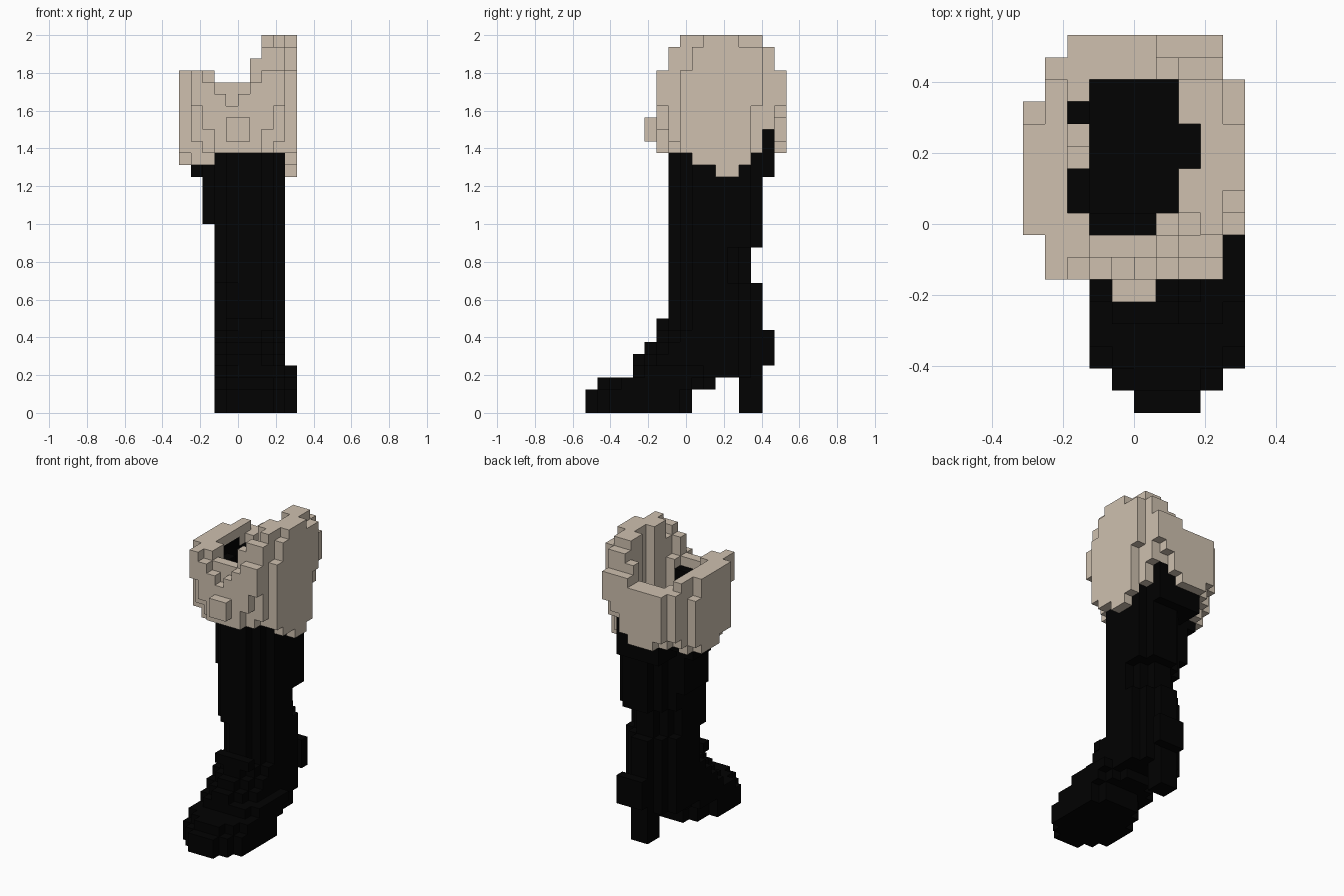
import bpy, bmesh
from mathutils import Vector

cube = bpy.data.objects.get("Cube")
if cube:
    bpy.data.objects.remove(cube, do_unlink=True)

U = 0.0625          # block size
cells = {}          # (i, j, k) -> part name


def material(name, rgb):
    m = bpy.data.materials.new(name)
    m.use_nodes = True
    col = (*rgb, 1)
    m.diffuse_color = col
    bsdf = next(n for n in m.node_tree.nodes if n.type == "BSDF_PRINCIPLED")
    bsdf.inputs["Base Color"].default_value = col
    bsdf.inputs["Roughness"].default_value = 0.9
    return m


black = material("black leather", (0.0005, 0.0005, 0.0005))
cream = material("cream fleece", (0.62, 0.53, 0.43))


def slab(part, xs, ys, zs, r=0):
    """Fill an inclusive block range; r trims the vertical corners diagonally."""
    for i in range(xs[0], xs[1] + 1):
        for j in range(ys[0], ys[1] + 1):
            dx, dy = min(i - xs[0], xs[1] - i), min(j - ys[0], ys[1] - j)
            if dx + dy >= r:
                for k in range(zs[0], zs[1] + 1):
                    cells[i, j, k] = part


# Cuff: flared ring with a dipped front and one tall side
spans = {6: (1, 8), 7: (1, 8), 14: (1, 9), 15: (1, 8), 16: (2, 8)}
hole = {8: (3, 5), 9: (2, 6), 10: (2, 6), 11: (3, 7), 12: (3, 7), 13: (2, 6), 14: (3, 6)}
row_cap = {6: 29, 7: 31, 15: 31, 16: 29}
side_cap = {8: 29, 9: 31, 13: 31, 14: 31}
front_top = [29, 29, 28, 27, 26, 27, 28, 29, 29, 29]
back_top = [29, 28, 28, 28, 28, 28, 30, 32, 32, 32]
# Lower edge of the front and back rows, rising towards the sides
front_low = {1: 26, 2: 24, 7: 24, 8: 26}
back_low = {2: 23, 6: 23, 7: 25, 8: 26}
special_top = {(2, 7): 29, (2, 8): 29, (2, 11): 24, (2, 12): 23, (0, 13): 27,
               (6, 8): 28, (7, 8): 30}


def cuff_range(i, j):
    top = front_top[i] if j == 6 else back_top[i]
    if i == 1 and 7 <= j <= 14:
        top = 29
    top = min(special_top.get((i, j), top), row_cap.get(j, 32))
    low = 22
    if j == 6:
        low = front_low.get(i, 22)
    elif j == 16:
        low = back_low.get(i, 22)
    elif i == 9:
        top = min(top, side_cap.get(j, 32))
        low = 26 if j == 14 else 20 if j in (11, 12) else 21 if 9 <= j <= 13 else 22
    elif i == 0:
        low = 21 if 10 <= j <= 12 else 22
    elif j in (7, 15) and i in (1, 8):
        low = 23
    elif i in (1, 2) and 8 <= j <= 13:
        low = 21
    return low, top


for j in range(6, 17):
    a, b = spans.get(j, (0, 9))
    for i in range(a, b + 1):
        if j in hole and hole[j][0] <= i <= hole[j][1]:
            continue
        for k in range(*cuff_range(i, j)):
            cells[i, j, k] = "cuff"
cells.pop((8, 15, 23))
slab("cuff_button", (4, 5), (5, 5), (23, 24))

# Shaft: rounded column, narrowed at the calf and flared under the cuff
slab("shaft", (3, 8), (7, 14), (7, 10), 2)
slab("shaft", (3, 8), (7, 13), (11, 13), 2)
slab("shaft", (3, 8), (7, 14), (14, 21), 2)
for i, j, low in ((3, 8, 11), (4, 7, 11), (8, 13, 14), (7, 14, 14)):
    slab("shaft", (i, i), (j, j), (low, 21))
slab("shaft", (2, 2), (9, 12), (16, 20))
slab("shaft", (1, 1), (10, 12), (20, 20))
slab("shaft", (3, 7), (8, 14), (20, 21))
slab("shaft_back", (3, 7), (15, 15), (20, 23))

# Lining: dark patches on the inner wall
slab("lining", (3, 5), (8, 8), (22, 26))
slab("lining", (2, 2), (9, 10), (21, 26))
slab("lining", (1, 1), (9, 12), (22, 27))
slab("lining", (2, 2), (13, 13), (21, 26))

# Foot: stepped toe, instep, arch and ankle
slab("foot", (5, 7), (0, 0), (0, 1))
slab("foot", (5, 8), (1, 8), (0, 1))
slab("foot", (4, 4), (1, 7), (0, 1))
slab("foot", (3, 3), (2, 5), (0, 1))
slab("foot", (9, 9), (2, 7), (0, 1))
slab("foot", (3, 9), (1, 10), (2, 2), 2)
slab("foot", (3, 9), (4, 10), (3, 3), 1)
slab("foot", (3, 8), (8, 14), (3, 3), 2)
slab("foot", (3, 8), (4, 14), (4, 4), 2)
slab("foot", (3, 8), (5, 14), (5, 5), 2)
slab("foot", (3, 8), (6, 14), (6, 6), 2)
slab("foot", (4, 7), (6, 6), (7, 7))
slab("heel_counter", (5, 7), (15, 15), (4, 6))
slab("heel", (5, 6), (13, 14), (0, 2))

# Build one object per part from its exposed block faces
DIRS = [Vector(d) for d in ((1, 0, 0), (-1, 0, 0), (0, 1, 0), (0, -1, 0), (0, 0, 1), (0, 0, -1))]


def build(part):
    bm = bmesh.new()
    for c, p in cells.items():
        if p != part:
            continue
        mid = Vector(c) + Vector((0.5, 0.5, 0.5))
        for d in DIRS:
            if tuple(int(v) for v in Vector(c) + d) in cells:
                continue
            s = Vector((d.y, d.z, d.x)) / 2
            t = d.cross(s)
            quad = [mid + d / 2 + q for q in (s + t, t - s, -s - t, s - t)]
            face = bm.faces.new([bm.verts.new((v - Vector((5, 8.5, 0))) * U) for v in quad])
            face.normal_update()
            if face.normal.dot(d) < 0:
                face.normal_flip()
    bmesh.ops.remove_doubles(bm, verts=bm.verts, dist=0.001)
    mesh = bpy.data.meshes.new(part)
    bm.to_mesh(mesh)
    bm.free()
    mesh.materials.append(cream if part.startswith("cuff") else black)
    bpy.context.collection.objects.link(bpy.data.objects.new(part, mesh))


for part in sorted(set(cells.values())):
    build(part)
